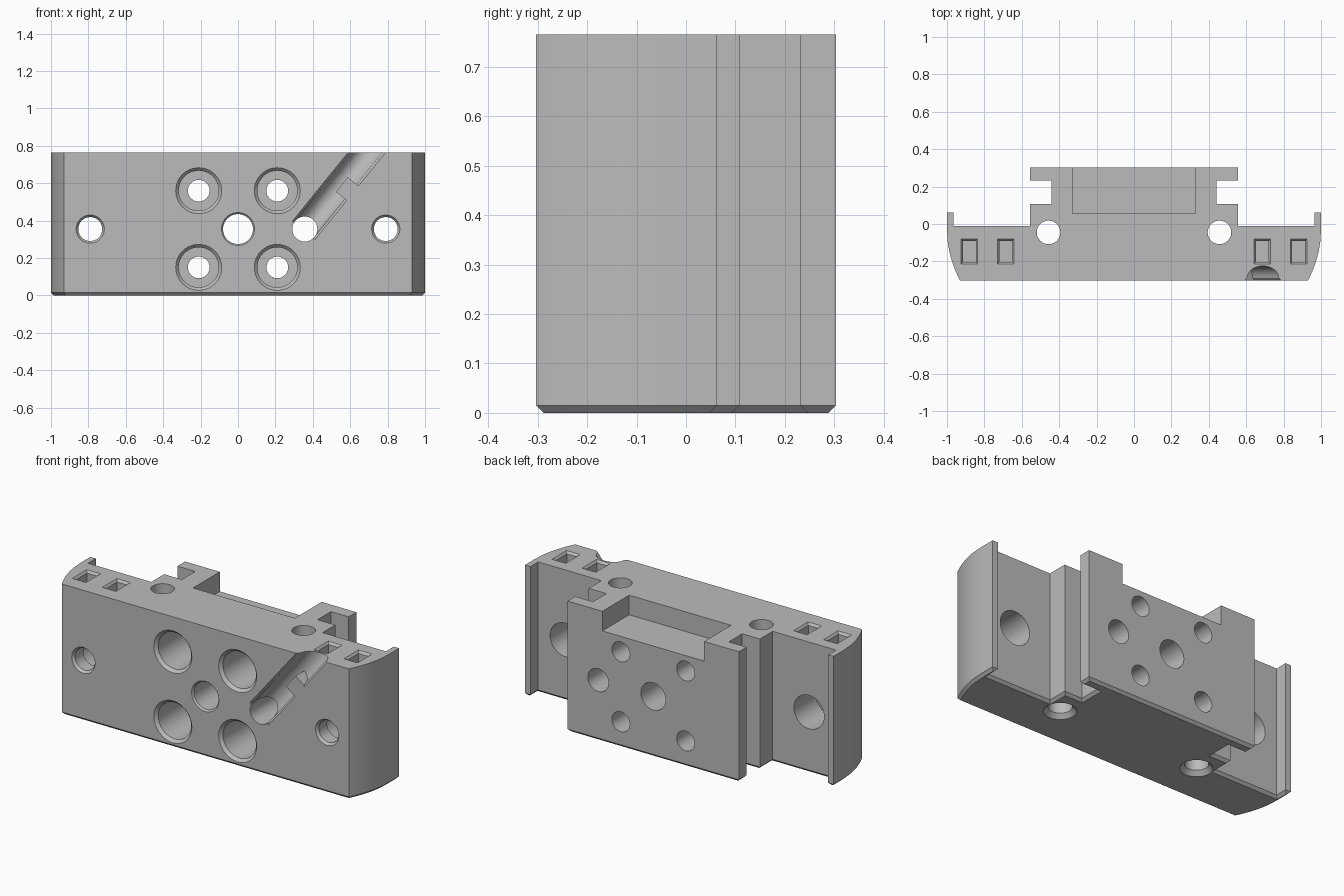
import bpy, bmesh, math
from mathutils import Matrix, Vector

default = bpy.data.objects.get("Cube")
if default:
    bpy.data.objects.remove(default, do_unlink=True)

H = 0.765          # block height
FRONT = -0.303     # front face
BACK = 0.303       # back face
MID = 0.355        # height of the middle row of holes

grey = bpy.data.materials.new("plain grey")
grey.use_nodes = True
grey.diffuse_color = (0.5, 0.5, 0.5, 1)
grey.node_tree.nodes["Principled BSDF"].inputs["Base Color"].default_value = (0.5, 0.5, 0.5, 1)


def make_object(name, bm):
    bmesh.ops.recalc_face_normals(bm, faces=bm.faces)
    mesh = bpy.data.meshes.new(name)
    bm.to_mesh(mesh)
    bm.free()
    obj = bpy.data.objects.new(name, mesh)
    obj.data.materials.append(grey)
    bpy.context.collection.objects.link(obj)
    return obj


def subtract(target, cutter):
    mod = target.modifiers.new("cut", "BOOLEAN")
    mod.operation = "DIFFERENCE"
    mod.solver = "EXACT"
    mod.object = cutter
    bpy.context.view_layer.objects.active = target
    bpy.ops.object.modifier_apply(modifier=mod.name)
    bpy.data.objects.remove(cutter, do_unlink=True)


def bore(target, steps, origin, axis):
    """Round hole turned from (distance, radius) steps along an axis."""
    bm = bmesh.new()
    n = 40
    rings = [[bm.verts.new((r * math.cos(math.tau * i / n), r * math.sin(math.tau * i / n), d))
              for i in range(n)] for d, r in steps]
    for a, b in zip(rings, rings[1:]):
        for i in range(n):
            j = (i + 1) % n
            bm.faces.new((a[i], a[j], b[j], b[i]))
    bm.faces.new(rings[0])
    bm.faces.new(rings[-1])
    turn = Vector(axis).to_track_quat("Z", "Y").to_matrix().to_4x4()
    bm.transform(Matrix.Translation(origin) @ turn)
    subtract(target, make_object("bore_cutter", bm))


def prism(target, bottom, top):
    """Box or tapered pocket between two (x0, x1, y0, y1, z) rectangles."""
    bm = bmesh.new()
    loops = []
    for x0, x1, y0, y1, z in (bottom, top):
        loops.append([bm.verts.new(p) for p in ((x0, y0, z), (x1, y0, z), (x1, y1, z), (x0, y1, z))])
    for i in range(4):
        j = (i + 1) % 4
        bm.faces.new((loops[0][i], loops[0][j], loops[1][j], loops[1][i]))
    bm.faces.new(loops[0])
    bm.faces.new(loops[1])
    subtract(target, make_object("pocket_cutter", bm))


# Extruded block with curved ends, end lips and a T-shaped back rail
half = [(1 - 0.07 * t * t, -0.03 + (FRONT + 0.03) * t) for t in (1, 0.85, 0.7, 0.55, 0.4, 0.25, 0)]
half += [(1, 0.062), (0.965, 0.062), (0.965, -0.01), (0.555, -0.01), (0.555, 0.108),
         (0.44, 0.108), (0.44, 0.232), (0.555, 0.232), (0.555, BACK)]
outline = half + [(-x, y) for x, y in reversed(half)]
bm = bmesh.new()
base = bm.faces.new([bm.verts.new((x, y, 0)) for x, y in outline])
bmesh.ops.extrude_face_region(bm, geom=[base], use_keep_orig=True)
bm.verts.ensure_lookup_table()
for v in bm.verts[len(outline):]:
    v.co.z = H
bmesh.ops.recalc_face_normals(bm, faces=bm.faces)
rim = [e for e in bm.edges if all(v.co.z < 0.001 for v in e.verts)]
bmesh.ops.bevel(bm, geom=rim, offset=0.015, segments=1, affect="EDGES")
block = make_object("mounting_block", bm)

# Recess in the top of the rail
prism(block, (-0.33, 0.33, 0.055, 0.4, H - 0.115), (-0.33, 0.33, 0.055, 0.4, H + 0.1))

into = (0, 1, 0)
for side in (-1, 1):
    # Counterbored screw holes
    for z in (0.15, 0.56):
        bore(block, [(-0.002, 0.125), (0.017, 0.107), (0.3, 0.107), (0.3, 0.058), (0.7, 0.058)],
             (side * 0.21, FRONT, z), into)
    # End holes, wider from the back
    bore(block, [(-0.002, 0.077), (0.015, 0.064), (0.09, 0.064), (0.09, 0.098), (0.4, 0.098)],
         (side * 0.79, FRONT, MID), into)
    # Vertical rod holes
    bore(block, [(-0.002, 0.088), (0.025, 0.063), (0.9, 0.063)], (side * 0.457, -0.045, 0), (0, 0, 1))
    # Chamfered rectangular pockets in the top
    for x in (0.685, 0.88):
        c = side * x
        prism(block, (c - 0.034, c + 0.034, -0.202, -0.092, H - 0.2),
              (c - 0.034, c + 0.034, -0.202, -0.092, H + 0.01))
        prism(block, (c - 0.034, c + 0.034, -0.202, -0.092, H - 0.013),
              (c - 0.045, c + 0.045, -0.215, -0.079, H + 0.001))

# Centre hole and wire hole
bore(block, [(-0.002, 0.09), (0.01, 0.08), (0.7, 0.08)], (0, FRONT, MID), into)
bore(block, [(-0.002, 0.067), (0.7, 0.067)], (0.357, FRONT, MID), into)

# Slanted wire groove with a retaining tab left standing on its right side
along = Vector((0.63, 0, 0.777)).normalized()
across = Vector((along.z, 0, -along.x))
start = Vector((0.357, 0, MID))


def groove(d0, d1, right):
    """Round-bottomed channel with a chamfered mouth, limited on its right."""
    r = 0.066
    section = [(-0.078, FRONT - 0.05), (-0.078, FRONT), (-r, FRONT + 0.013)]
    section += [(-r * math.cos(a * math.pi / 12), FRONT + 0.013 + r * math.sin(a * math.pi / 12))
                for a in range(1, 12)]
    section += [(r, FRONT + 0.013), (0.078, FRONT), (0.078, FRONT - 0.05)]
    kept = [p for p in section if p[0] < right]
    if len(kept) < len(section):
        kept += [(right, kept[-1][1]), (right, FRONT - 0.05)]
    bm = bmesh.new()
    ends = []
    for d in (d0, d1):
        ends.append([bm.verts.new(start + along * d + across * s + Vector((0, y, 0))) for s, y in kept])
    n = len(kept)
    for i in range(n):
        j = (i + 1) % n
        bm.faces.new((ends[0][i], ends[0][j], ends[1][j], ends[1][i]))
    bm.faces.new(ends[0])
    bm.faces.new(ends[1])
    subtract(block, make_object("groove_cutter", bm))


groove(-0.01, 0.26, 1)
groove(0.255, 0.365, 0.004)
groove(0.36, 0.8, 1)

# Smooth the bores and curved ends, keep the machined edges sharp
bpy.ops.object.select_all(action="DESELECT")
block.select_set(True)
bpy.context.view_layer.objects.active = block
bpy.ops.object.shade_smooth_by_angle(angle=math.radians(25))
